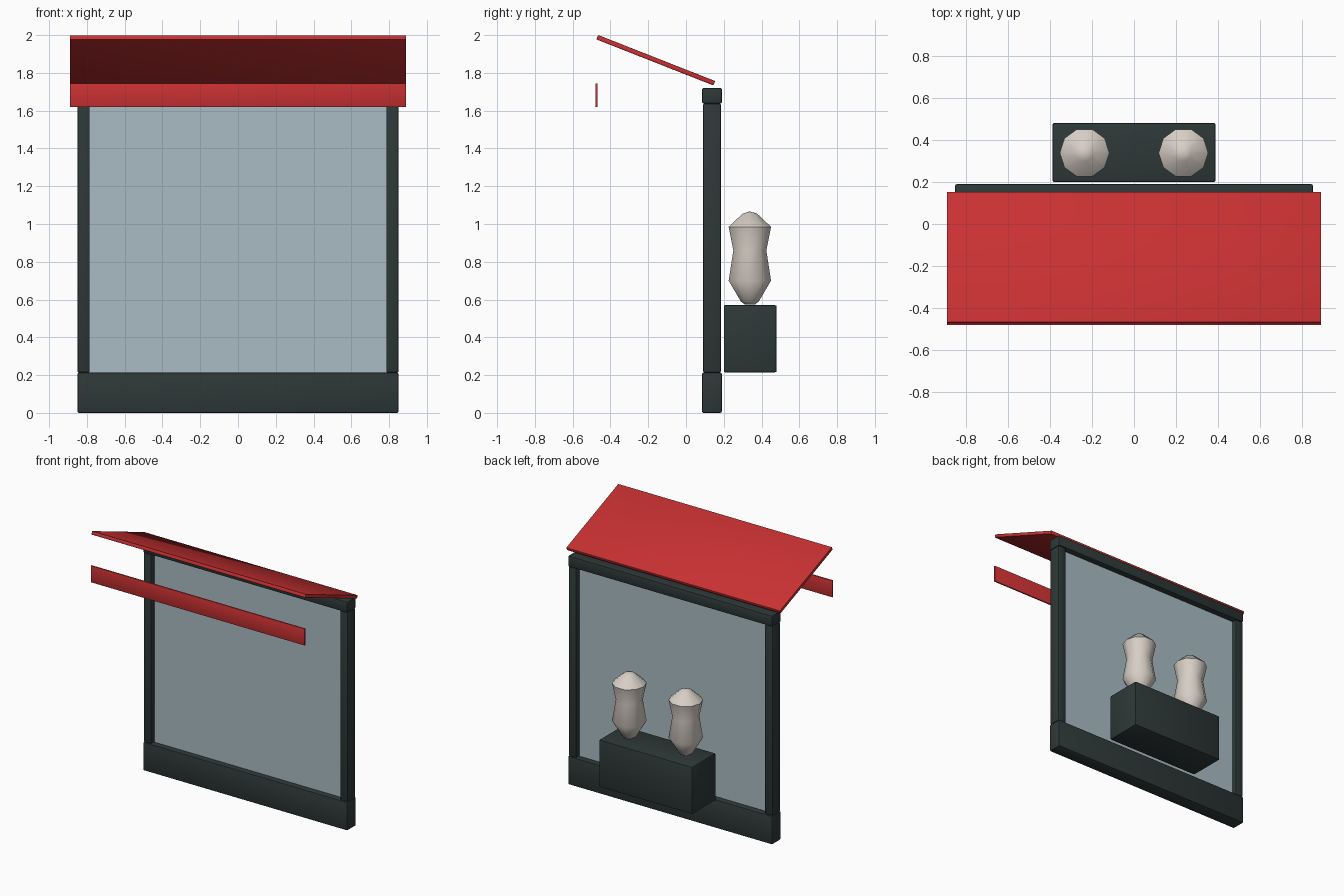
import bpy
import bmesh
import math

cube = bpy.data.objects.get("Cube")
if cube:
    bpy.data.objects.remove(cube, do_unlink=True)


def material(name, rgb):
    m = bpy.data.materials.new(name)
    m.use_nodes = True
    m.diffuse_color = (*rgb, 1)
    bsdf = next(n for n in m.node_tree.nodes if n.type == 'BSDF_PRINCIPLED')
    bsdf.inputs["Base Color"].default_value = (*rgb, 1)
    return m


DARK = material("dark frame", (0.027, 0.039, 0.039))
RED = material("awning red", (0.58, 0.03, 0.032))
GLASS = material("pale glass", (0.40, 0.50, 0.55))
STONE = material("warm stone", (0.68, 0.62, 0.56))


def finish(name, bm, mat, angle):
    mesh = bpy.data.meshes.new(name)
    bmesh.ops.recalc_face_normals(bm, faces=bm.faces)
    bm.to_mesh(mesh)
    bm.free()
    mesh.materials.append(mat)
    ob = bpy.data.objects.new(name, mesh)
    bpy.context.collection.objects.link(ob)
    bpy.ops.object.select_all(action='DESELECT')
    ob.select_set(True)
    bpy.context.view_layer.objects.active = ob
    bpy.ops.object.shade_smooth_by_angle(angle=math.radians(angle))
    return ob


def box(name, x, y, z, mat, bevel=0.0):
    """Box from (min, max) pairs, with optional rounded edges."""
    bm = bmesh.new()
    bmesh.ops.create_cube(bm, size=1)
    for v in bm.verts:
        v.co = [(lo + hi) / 2 + c * (hi - lo) for c, (lo, hi) in zip(v.co, (x, y, z))]
    if bevel:
        bmesh.ops.bevel(bm, geom=bm.edges[:], offset=bevel, segments=2,
                        profile=0.5, affect='EDGES')
    return finish(name, bm, mat, 35)


# Window frame and pane
box("sill", (-0.85, 0.85), (0.085, 0.19), (0, 0.213), DARK, 0.008)
box("lintel", (-0.85, 0.85), (0.085, 0.19), (1.638, 1.72), DARK, 0.008)
for side, s in (("left", 1), ("right", -1)):
    ends = sorted((s * 0.785, s * 0.85))
    box(side + "_post", ends, (0.09, 0.185), (0.213, 1.638), DARK, 0.008)
box("glass_pane", (-0.79, 0.79), (0.13, 0.145), (0.205, 1.645), GLASS)

# Sloping awning and its hanging front strip
awning = box("awning", (-0.89, 0.89), (-0.333, 0.333), (-0.0125, 0.0125), RED, 0.004)
awning.location = (0, -0.16, 1.867)
awning.rotation_euler.x = -0.375
box("valance", (-0.89, 0.89), (-0.48, -0.468), (1.62, 1.745), RED, 0.002)

# Display plinth behind the pane
box("plinth", (-0.388, 0.388), (0.2, 0.48), (0.215, 0.57), DARK, 0.008)

# Faceted vases: radius and height of each ring
PROFILE = [(0.03, 0.575), (0.05, 0.59), (0.118, 0.70), (0.092, 0.86),
           (0.118, 0.985), (0.04, 1.055)]
SIDES = 10


def vase(name, x):
    bm = bmesh.new()
    rings = [[bm.verts.new((r * math.cos(a), r * math.sin(a), z))
              for a in (math.tau * i / SIDES for i in range(SIDES))]
             for r, z in PROFILE]
    for low, high in zip(rings, rings[1:]):
        for i in range(SIDES):
            j = (i + 1) % SIDES
            bm.faces.new((low[i], low[j], high[j], high[i]))
    bm.faces.new(rings[0])
    tip = bm.verts.new((0, 0, 1.067))
    for i in range(SIDES):
        bm.faces.new((rings[-1][i], rings[-1][(i + 1) % SIDES], tip))
    finish(name, bm, STONE, 40).location = (x, 0.338, 0)


vase("left_vase", 0.235)
vase("right_vase", -0.235)
